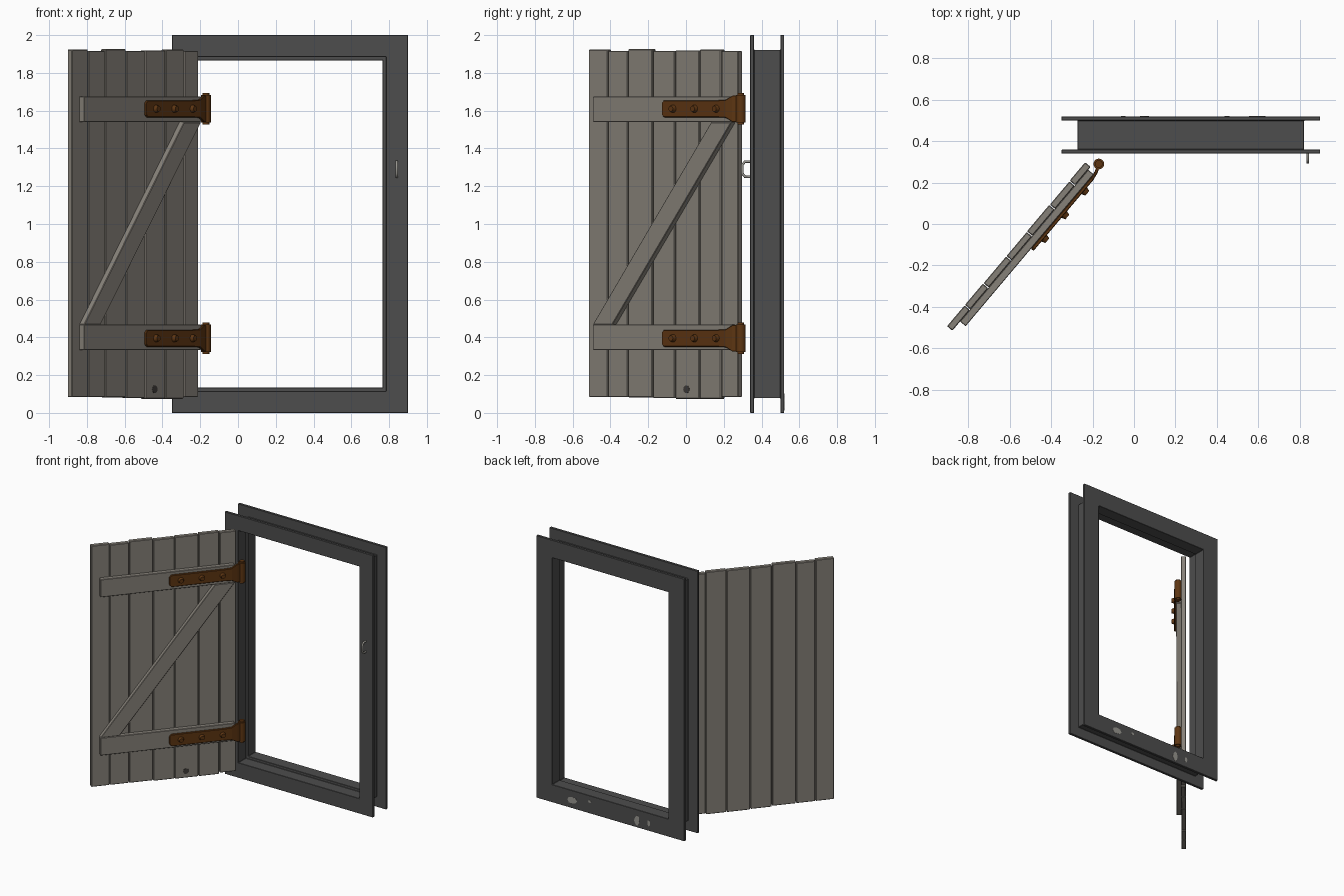
import bpy, bmesh, math, random
from mathutils import Matrix, Vector

if "Cube" in bpy.data.objects:
    bpy.data.objects.remove(bpy.data.objects["Cube"])

random.seed(4)


def material(name, col):
    m = bpy.data.materials.new(name)
    m.diffuse_color = (*col, 1)
    m.use_nodes = True
    m.node_tree.nodes["Principled BSDF"].inputs["Base Color"].default_value = m.diffuse_color
    return m


WOOD = material("weathered wood", (0.24, 0.22, 0.19))
FRAME = material("dark grey paint", (0.075, 0.075, 0.075))
RUST = material("rusty brown iron", (0.11, 0.036, 0.006))
STEEL = material("pale metal", (0.32, 0.31, 0.28))
KNOT = material("dark knot", (0.05, 0.045, 0.04))

# Shutter space: x along the boards from the hinge, y out of the batten side, z up
D = Vector((-0.645, -0.764, 0)).normalized()
N = Vector((-D.y, D.x, 0))
DOOR = Matrix(((D.x, N.x, 0, -0.235), (D.y, N.y, 0, 0.30), (0, 0, 1, 0), (0, 0, 0, 1)))


def finish(name, bm, mat, matrix=None, bevel=0, smooth=False):
    bmesh.ops.recalc_face_normals(bm, faces=bm.faces)
    me = bpy.data.meshes.new(name)
    bm.to_mesh(me)
    bm.free()
    ob = bpy.data.objects.new(name, me)
    bpy.context.collection.objects.link(ob)
    me.materials.append(mat)
    if matrix:
        ob.matrix_world = matrix
    if bevel:
        b = ob.modifiers.new("bevel", "BEVEL")
        b.width, b.segments = bevel, 1
    if smooth:
        bpy.ops.object.select_all(action='DESELECT')
        ob.select_set(True)
        bpy.context.view_layer.objects.active = ob
        bpy.ops.object.shade_smooth_by_angle()
    return ob


def prism(name, pts, y0, y1, mat, matrix=None, bevel=0):
    """Outline in x/z, extruded from y0 to y1."""
    bm = bmesh.new()
    a = [bm.verts.new((x, y0, z)) for x, z in pts]
    b = [bm.verts.new((x, y1, z)) for x, z in pts]
    bm.faces.new(a)
    bm.faces.new(b)
    for i in range(len(pts)):
        j = (i + 1) % len(pts)
        bm.faces.new((a[i], a[j], b[j], b[i]))
    return finish(name, bm, mat, matrix, bevel)


def rect(x0, x1, z0, z1):
    return [(x0, z0), (x1, z0), (x1, z1), (x0, z1)]


# Window frame: channel section swept round a rectangle (inset, y)
section = [(0, .34), (.115, .34), (.115, .43), (.135, .43), (.135, .52),
           (0, .52), (0, .50), (.078, .50), (.078, .36), (0, .36)]
bm = bmesh.new()
rings = []
for x, z, sx, sz in ((-.35, 0, 1, 1), (.90, 0, -1, 1), (.90, 2, -1, -1), (-.35, 2, 1, -1)):
    rings.append([bm.verts.new((x + sx * d, y, z + sz * d)) for d, y in section])
for k in range(4):
    p, q = rings[k], rings[(k + 1) % 4]
    for i in range(len(section)):
        j = (i + 1) % len(section)
        bm.faces.new((p[i], p[j], q[j], q[i]))
finish("window_frame", bm, FRAME, bevel=.002)

# Chipped paint patches on the back of the sill
for i, (x, z, w, h) in enumerate(((.60, .06, .045, .03), (.45, .09, .012, .012),
                                  (.05, .05, .022, .045), (-.05, .06, .014, .025))):
    pts = [(x + w * math.cos(t * math.pi / 4) * random.uniform(.7, 1.1),
            z + h * math.sin(t * math.pi / 4) * random.uniform(.7, 1.1)) for t in range(8)]
    prism(f"paint_chip_{i}", pts, .519, .5215, STEEL)

# Latch staple on the frame
cu = bpy.data.curves.new("latch_staple", "CURVE")
cu.dimensions = '3D'
cu.bevel_depth, cu.bevel_resolution, cu.use_fill_caps = .007, 2, True
path = [(.345, 1.25), (.312, 1.25), (.298, 1.268), (.298, 1.312), (.312, 1.33), (.345, 1.33)]
sp = cu.splines.new('POLY')
sp.points.add(len(path) - 1)
for p, (y, z) in zip(sp.points, path):
    p.co = (.84, y, z, 1)
cu.materials.append(STEEL)
bpy.context.collection.objects.link(bpy.data.objects.new("latch_staple", cu))

# Shutter boards with slightly uneven ends
edges = [0, .12, .27, .44, .595, .767, .905, 1.04]
for i, (a, b) in enumerate(zip(edges, edges[1:])):
    lo, hi = .08 + random.uniform(-.008, .004), 1.92 + random.uniform(-.004, .006)
    t = random.uniform(0, .003)
    prism(f"board_{i}", rect(a + .002, b - .002, lo, hi), t, .035, WOOD, DOOR, .004)

# Battens and diagonal brace
prism("lower_batten", rect(.02, .98, .333, .467), .034, .07, WOOD, DOOR, .003)
prism("upper_batten", rect(.02, .98, 1.54, 1.675), .034, .07, WOOD, DOOR, .003)
prism("diagonal_brace", [(.98, .468), (.845, .468), (.02, 1.539), (.16, 1.539)],
      .034, .07, WOOD, DOOR, .003)

# Knot in a board
knot = [(.36 + .021 * math.cos(t * math.pi / 6), .125 + .021 * math.sin(t * math.pi / 6))
        for t in range(12)]
prism("board_knot", knot, .03, .0365, KNOT, DOOR)

# Hinges: bent flared strap, rivets and barrel
strap = [(.49, .078, .030), (.475, .078, .045), (.10, .078, .045), (.045, .078, .048),
         (.005, .072, .070), (-.034, .058, .072)]
for tag, zc in (("lower", .395), ("upper", 1.61)):
    bm = bmesh.new()
    prev = None
    for s, n, h in strap:
        cur = [bm.verts.new((s, n + dn, zc + dz))
               for dn, dz in ((-.008, -h), (.008, -h), (.008, h), (-.008, h))]
        if prev:
            for i in range(4):
                j = (i + 1) % 4
                bm.faces.new((prev[i], prev[j], cur[j], cur[i]))
        else:
            bm.faces.new(cur)
        prev = cur
    bm.faces.new(prev)
    finish(f"{tag}_hinge_strap", bm, RUST, DOOR, .003)

    bm = bmesh.new()
    for r, length in ((.026, .145), (.018, .166)):
        bmesh.ops.create_cone(bm, cap_ends=True, segments=20, radius1=r, radius2=r, depth=length,
                              matrix=Matrix.Translation((-.17, .29, zc)))
    finish(f"{tag}_hinge_barrel", bm, RUST, smooth=True)

    for i, s in enumerate((.41, .26, .11)):
        bm = bmesh.new()
        bmesh.ops.create_cone(bm, cap_ends=True, segments=14, radius1=.022, radius2=.015, depth=.022,
                              matrix=Matrix.Translation((s, .094, zc)) @ Matrix.Rotation(-math.pi / 2, 4, 'X'))
        finish(f"{tag}_rivet_{i}", bm, RUST, DOOR, smooth=True)
